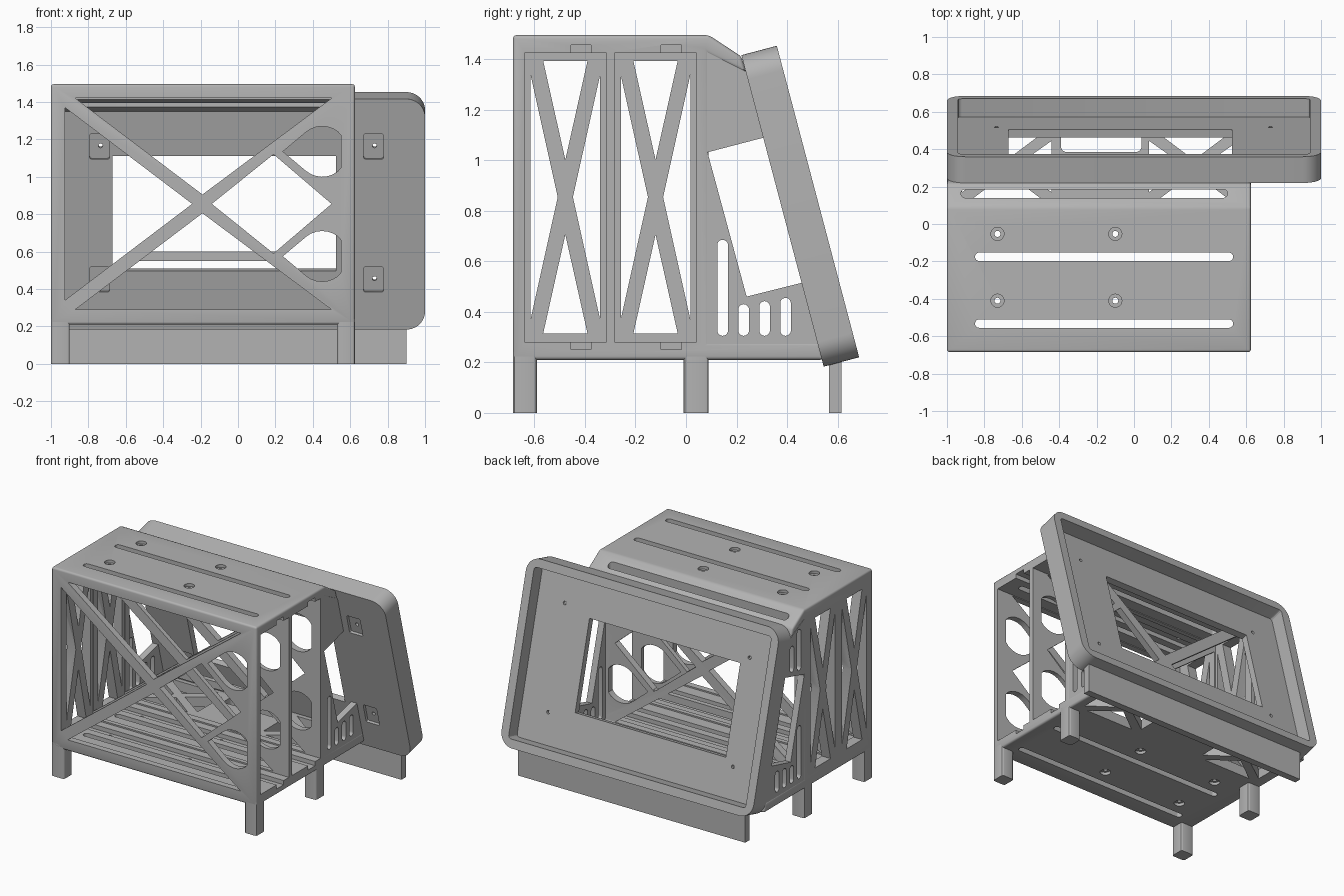
import bpy, bmesh, math
from mathutils import Matrix

cube = bpy.data.objects.get("Cube")
if cube:
    bpy.data.objects.remove(cube, do_unlink=True)

grey = bpy.data.materials.new("plain_grey")
grey.use_nodes = True
GREY = (0.45, 0.45, 0.45, 1)
grey.diffuse_color = GREY
grey.node_tree.nodes["Principled BSDF"].inputs["Base Color"].default_value = GREY

# Profile planes: columns map (u, v, depth) to world
TOP = Matrix.Identity(4)
FRONT = Matrix(((1, 0, 0, 0), (0, 0, 1, 0), (0, 1, 0, 0), (0, 0, 0, 1)))
SIDE = Matrix(((0, 0, 1, 0), (1, 0, 0, 0), (0, 1, 0, 0), (0, 0, 0, 1)))
c, s = math.cos(math.radians(14.8)), math.sin(math.radians(14.8))
TILT = Matrix(((1, 0, 0, 0), (0, -s, c, 0.545), (0, c, s, 0.183), (0, 0, 0, 1)))


def prism(name, pts, lo, hi, plane, bevel=0):
    """Extrude a flat profile between two depths."""
    bm = bmesh.new()
    face = bm.faces.new([bm.verts.new((u, v, lo)) for u, v in pts])
    ext = bmesh.ops.extrude_face_region(bm, geom=[face])["geom"]
    for v in ext:
        if isinstance(v, bmesh.types.BMVert):
            v.co.z = hi
    bm.transform(plane)
    bmesh.ops.recalc_face_normals(bm, faces=bm.faces)
    if bevel:
        edges = [e for e in bm.edges if e.calc_face_angle(0) > 0.5]
        bmesh.ops.bevel(bm, geom=edges, offset=bevel, segments=3, profile=0.5,
                        affect='EDGES', clamp_overlap=True)
    mesh = bpy.data.meshes.new(name)
    bm.to_mesh(mesh)
    bm.free()
    mesh.materials.append(grey)
    ob = bpy.data.objects.new(name, mesh)
    bpy.context.collection.objects.link(ob)
    return ob


def rect(x0, y0, x1, y1, r=0, n=6):
    """Rectangle profile, with rounded corners if r is set."""
    if not r:
        return [(x0, y0), (x1, y0), (x1, y1), (x0, y1)]
    r = min(r, (x1 - x0) / 2 - 1e-4, (y1 - y0) / 2 - 1e-4)
    pts = []
    for i, (cx, cy) in enumerate(((x1 - r, y1 - r), (x0 + r, y1 - r),
                                  (x0 + r, y0 + r), (x1 - r, y0 + r))):
        for k in range(n + 1):
            a = math.pi / 2 * (i + k / n)
            pts.append((cx + r * math.cos(a), cy + r * math.sin(a)))
    return pts


def disc(x, y, r):
    return rect(x - r, y - r, x + r, y + r, r)


def cross(x0, y0, x1, y1, dx, dy, gx, gy):
    """Four triangles leaving an X brace; d trims corners, g the middle."""
    mx, my = (x0 + x1) / 2, (y0 + y1) / 2
    tris = []
    for e, k in ((y0, -1), (y1, 1)):
        tris.append([(x0 + dx, e), (x1 - dx, e), (mx, my + k * gy)])
    for e, k in ((x0, -1), (x1, 1)):
        tris.append([(e, y0 + dy), (e, y1 - dy), (mx + k * gx, my)])
    return tris


def carve(ob, cuts):
    """Subtract prisms given as (profile, low, high, plane)."""
    cutters = []
    for pts, lo, hi, plane in cuts:
        cutter = prism("cutter", pts, lo, hi, plane)
        cutter.hide_render = True
        cutters.append(cutter)
        mod = ob.modifiers.new("cut", 'BOOLEAN')
        mod.operation, mod.solver, mod.object = 'DIFFERENCE', 'EXACT', cutter
    bpy.context.view_layer.update()
    dg = bpy.context.evaluated_depsgraph_get()
    mesh = bpy.data.meshes.new_from_object(ob.evaluated_get(dg))
    ob.modifiers.clear()
    ob.data = mesh
    for cutter in cutters:
        bpy.data.objects.remove(cutter, do_unlink=True)


# Main frame: box with a rear shelf below and a sloped eave above
outline = [(-0.685, 0.21), (0.545, 0.21), (0.528, 0.28), (0.09, 0.28), (0.09, 1.42),
           (0.238, 1.345), (0.22, 1.41), (0.09, 1.495), (-0.685, 1.495)]
frame = prism("frame", outline, -1, 0.625, SIDE, 0.014)
cuts = []
MID = 0.855
# Two drawer bays open to one side, each with a side X brace and guide grooves
for y in (-0.64, -0.283):
    cuts.append((rect(y, 0.28, y + 0.325, 1.425), -0.93, 0.7, SIDE))
    cuts.append((rect(y + 0.185, 0.25, y + 0.265, 1.455), -0.92, 0.7, SIDE))
    for tri in cross(y + 0.025, 0.315, y + 0.3, 1.392, 0.05, 0.055, 0.03, 0.148):
        cuts.append((tri, -1.1, -0.9, SIDE))
    # Vent slots and countersunk screw holes through roof and floor
    cuts.append((rect(-0.85, y + 0.085, 0.53, y + 0.13, 0.03), 0, 2, TOP))
    for x in (-0.73, -0.1):
        hole = disc(x, y + 0.23, 0.035)
        cuts.append((disc(x, y + 0.23, 0.016), 0, 2, TOP))
        cuts += [(hole, 1.475, 2, TOP), (hole, 0, 0.23, TOP)]

# Wall pattern: X brace with a diamond and two rounded openings on one side
walls = [[(-0.87, MID + k * 0.565), (0.5, MID + k * 0.565), (-0.19, MID + k * 0.05)] for k in (-1, 1)]
walls.append([(-0.925, MID - 0.515), (-0.925, MID + 0.515), (-0.245, MID)])
walls.append([(-0.14, MID), (0.19, MID + 0.265), (0.5, MID), (0.19, MID - 0.265)])
for k in (-1, 1):
    arc = [(0.45 + 0.135 * math.cos(a), MID + k * (0.28 + 0.135 * math.sin(a)))
           for a in [math.radians(130 - 260 * i / 20) for i in range(21)]]
    arc = [(min(x, 0.552), z) for x, z in arc]
    walls.append([(0.24, MID + k * 0.28)] + arc)
cuts += [(pts, -0.8, 0.1, FRONT) for pts in walls]

# Rear shelf openings, and the long slot across the eave
cuts.append((rect(-0.39, 0.385, 0.04, 0.485, 0.03), 0.1, 0.35, TOP))
for x in (-0.92, 0.08):
    for tri in cross(x, 0.13, x + 0.48, 0.485, 0.05, 0.04, 0.045, 0.035):
        cuts.append((tri, 0.1, 0.35, TOP))
cuts.append((rect(-0.925, 0.14, 0.5, 0.185, 0.03), 1.3, 1.6, TOP))
carve(frame, cuts)

# Low cross bar behind the rear wall brace
prism("rear_cross_bar", rect(-0.55, 0.55, 0.2, 0.6), 0.05, 0.085, FRONT)

# Legs
for xn, x0, x1 in (("right", -1, -0.9), ("left", 0.53, 0.625)):
    for yn, y0, y1 in (("front", -0.685, -0.59), ("middle", -0.01, 0.09)):
        prism(f"{yn}_leg_{xn}", rect(x0, y0, x1, y1, 0.014, 3), 0, 0.24, TOP)

# Slotted gussets holding the display housing
upper = [(0.08, 1.43), (0.08, 1.03), (0.31, 1.09), (0.24, 1.35)]
lower = [(0.08, 1.05), (0.24, 0.46), (0.46, 0.515), (0.53, 0.26), (0.08, 0.26)]
for side, x in (("right", -1), ("left", 0.575)):
    a = prism(f"upper_gusset_{side}", upper, x + 0.002, x + 0.048, SIDE)
    carve(a, [(rect(y, z0, y + 0.042, z1, 0.021), x - 1, x + 1, SIDE)
              for y, z0, z1 in ((0.124, 1.08, 1.375), (0.205, 1.1, 1.285))])
    b = prism(f"lower_gusset_{side}", lower, x + 0.002, x + 0.048, SIDE)
    carve(b, [(rect(y, 0.305, y + 0.042, z1, 0.021), x - 1, x + 1, SIDE)
              for y, z1 in ((0.124, 0.685), (0.207, 0.43), (0.29, 0.442), (0.373, 0.455))])

# Tilted display housing: rounded tray with a window and four mounting pockets
tray = prism("display_housing", rect(-1, 0, 1, 1.275, 0.1, 10), 0, 0.145, TILT)
cuts = [(rect(-0.94, 0.06, 0.94, 1.215, 0.02, 3), 0.045, 0.3, TILT),
        (rect(-0.67, 0.325, 0.525, 0.96), -0.1, 0.1, TILT)]
for x in (-0.735, 0.73):
    for v in (0.277, 1.012):
        cuts.append((rect(x - 0.058, v - 0.07, x + 0.048, v + 0.07, 0.01, 2), -0.1, 0.02, TILT))
        cuts.append((disc(x, v, 0.012), -0.1, 0.1, TILT))
carve(tray, cuts)

# Rear foot plate under the housing
prism("rear_foot_plate", rect(-0.9, 0.565, 0.9, 0.615), 0, 0.215, TOP)

bpy.ops.object.select_all(action='DESELECT')
for ob in bpy.context.collection.objects:
    if ob.type == 'MESH':
        ob.select_set(True)
        bpy.context.view_layer.objects.active = ob
bpy.ops.object.shade_smooth_by_angle(angle=math.radians(30))
